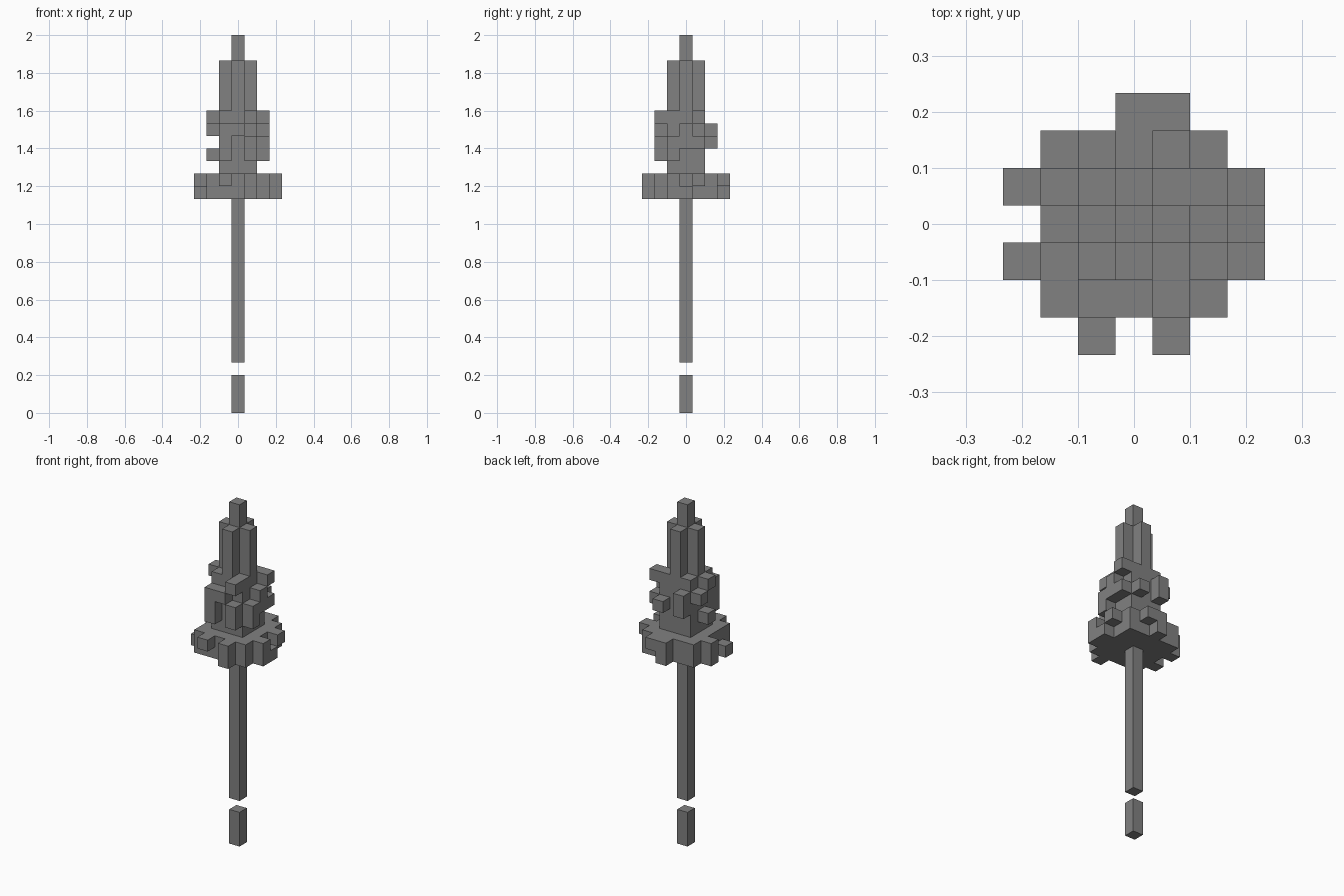
import bpy
import bmesh
from mathutils import Vector

UNIT = 2 / 30  # edge of one cube cell

cube = bpy.data.objects.get("Cube")
if cube:
    bpy.data.objects.remove(cube, do_unlink=True)

grey = bpy.data.materials.new("plain_grey")
grey.use_nodes = True
colour = (0.22, 0.22, 0.22, 1)
grey.diffuse_color = colour
grey.node_tree.nodes["Principled BSDF"].inputs["Base Color"].default_value = colour


def block(xs, ys, zs):
    """Cells in inclusive ranges (low, high)."""
    (a, b), (c, d), (e, f) = xs, ys, zs
    return {(x, y, z) for x in range(a, b + 1)
            for y in range(c, d + 1) for z in range(e, f + 1)}


def post(x, y, low, high):
    return block((x, x), (y, y), (low, high))


def build(name, cells):
    """Make one object from the outer faces of a set of cells."""
    bm = bmesh.new()
    for cell in cells:
        for axis in range(3):
            for sign in (-1, 1):
                step = [0, 0, 0]
                step[axis] = sign
                if tuple(a + b for a, b in zip(cell, step)) in cells:
                    continue
                u, v = Vector((0, 0, 0)), Vector((0, 0, 0))
                u[(axis + 1) % 3] = sign / 2
                v[(axis + 2) % 3] = 1 / 2
                mid = Vector(cell) + Vector((0, 0, 0.5)) + Vector(step) / 2
                corners = (mid - u - v, mid + u - v, mid + u + v, mid - u + v)
                bm.faces.new([bm.verts.new(p * UNIT) for p in corners])
    bmesh.ops.remove_doubles(bm, verts=bm.verts[:], dist=UNIT / 100)
    mesh = bpy.data.meshes.new(name)
    bm.to_mesh(mesh)
    bm.free()
    mesh.materials.append(grey)
    bpy.context.collection.objects.link(bpy.data.objects.new(name, mesh))


# Shaft with its separate foot
build("shaft_foot", post(0, 0, 0, 2))
build("shaft", post(0, 0, 4, 16))

# Broad collar with uneven teeth around the rim
collar = block((-2, 2), (-2, 2), (17, 18))
collar |= post(1, -3, 17, 18) | post(-1, -3, 18, 18)    # front teeth
collar |= post(3, -1, 17, 18) | post(3, 0, 17, 17) | post(3, 1, 18, 18)
collar |= post(0, 3, 17, 18) | post(1, 3, 18, 18)       # back teeth
collar |= post(-3, 1, 17, 18) | post(-3, -1, 17, 17)
build("collar", collar)

# Knobbly head
head = block((-1, 1), (-1, 1), (19, 23))
head |= post(-1, -2, 20, 22) | post(0, -2, 22, 22)      # front knobs
head |= post(1, -2, 20, 21) | post(1, -2, 23, 23)
head |= post(2, -1, 20, 21) | post(2, 0, 21, 22)        # left knobs
head |= post(2, 1, 21, 21) | post(2, 1, 23, 23)
head |= post(1, 2, 21, 21) | post(-1, 2, 21, 22)        # back knobs
head |= post(-2, 1, 22, 22) | post(-2, 0, 23, 23) | post(-2, 0, 20, 20)
build("head", head)

# Cross-shaped spire and its tip
build("spire", block((-1, 1), (0, 0), (24, 27)) | block((0, 0), (-1, 1), (24, 27)))
build("spire_tip", post(0, 0, 28, 29))
